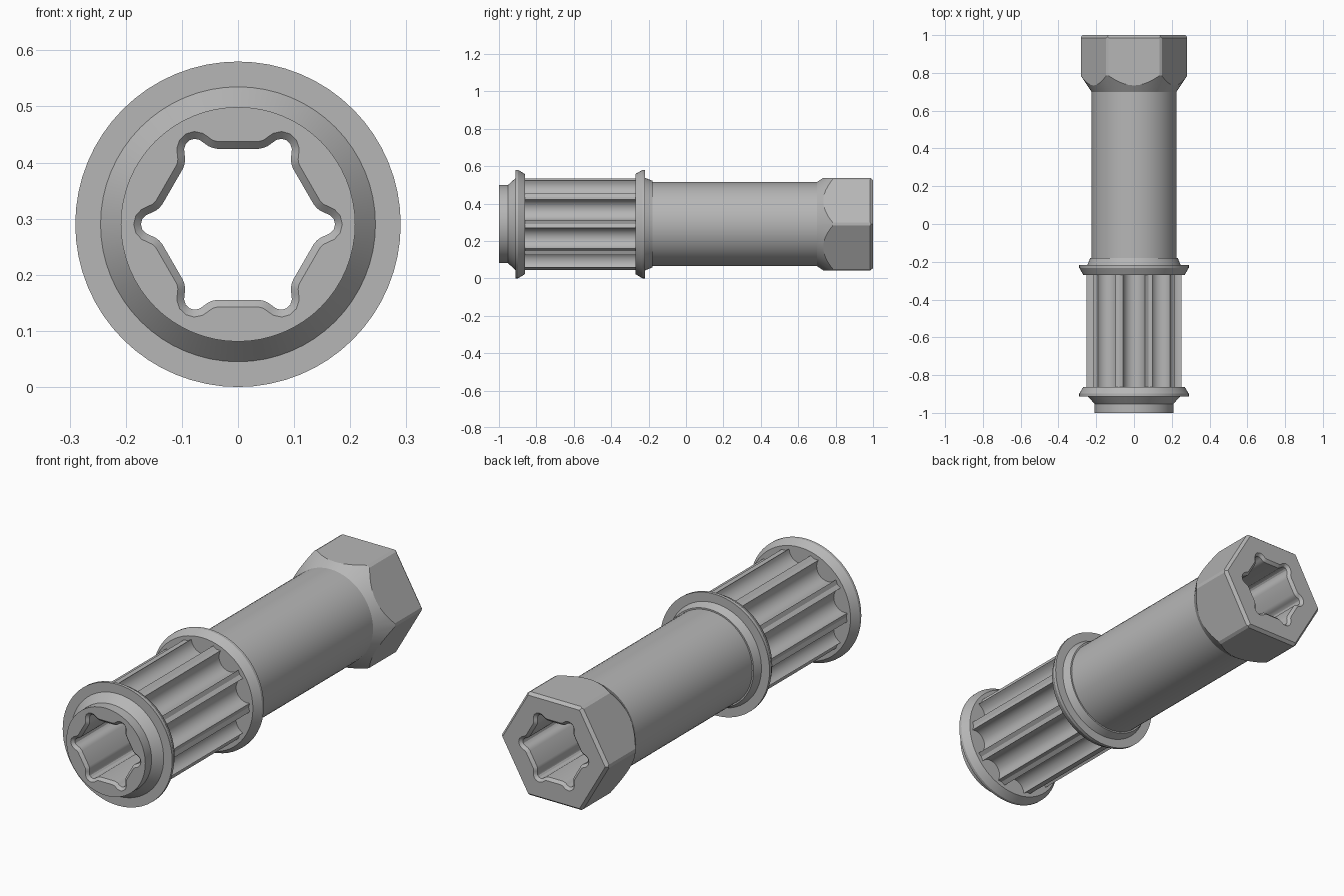
import bpy, bmesh, math
from math import sin, cos, radians, pi

cube = bpy.data.objects.get("Cube")
if cube:
    bpy.data.objects.remove(cube, do_unlink=True)

AXIS_Z = 0.29   # height of the long axis
SEGMENTS = 64

steel = bpy.data.materials.new("grey_steel")
steel.use_nodes = True
steel.diffuse_color = (0.47, 0.47, 0.47, 1)
steel.node_tree.nodes["Principled BSDF"].inputs["Base Color"].default_value = (0.47, 0.47, 0.47, 1)


def polygon(radius, sides):
    return [(radius * cos(2 * pi * i / sides), radius * sin(2 * pi * i / sides)) for i in range(sides)]


def loft(name, rings):
    """Skin matching outlines placed at successive y positions, with end caps."""
    bm = bmesh.new()
    loops = [[bm.verts.new((x, y, z + AXIS_Z)) for x, z in outline] for y, outline in rings]
    count = len(loops[0])
    for a, b in zip(loops, loops[1:]):
        for i in range(count):
            j = (i + 1) % count
            bm.faces.new((a[i], a[j], b[j], b[i]))
    bm.faces.new(loops[0])
    bm.faces.new(loops[-1])
    bmesh.ops.recalc_face_normals(bm, faces=bm.faces)
    mesh = bpy.data.meshes.new(name)
    bm.to_mesh(mesh)
    bm.free()
    mesh.materials.append(steel)
    obj = bpy.data.objects.new(name, mesh)
    bpy.context.collection.objects.link(obj)
    return obj


def turned(name, profile):
    return loft(name, [(y, polygon(r, SEGMENTS)) for y, r in profile])


def activate(obj):
    bpy.ops.object.select_all(action='DESELECT')
    obj.select_set(True)
    bpy.context.view_layer.objects.active = obj


def combine(obj, other, operation):
    mod = obj.modifiers.new("combine", 'BOOLEAN')
    mod.operation = operation
    mod.solver = 'EXACT'
    mod.object = other
    activate(obj)
    bpy.ops.object.modifier_apply(modifier=mod.name)


def offset(points, distance):
    """Move a counter-clockwise outline outward along its normals."""
    moved = []
    for i, (x, z) in enumerate(points):
        ax, az = points[i - 1]
        bx, bz = points[(i + 1) % len(points)]
        dx, dz = bx - ax, bz - az
        length = math.hypot(dx, dz)
        moved.append((x + dz / length * distance, z - dx / length * distance))
    return moved


# Six-lobed bore outline: (degrees from lobe centre, radius)
half_lobe = [(14.7, 0.1395), (11.6, 0.1435), (9.2, 0.149), (7.3, 0.157),
             (5.6, 0.165), (3, 0.171)]
lobe = [(-a, r) for a, r in half_lobe] + [(0, 0.173)] + half_lobe[::-1]
bore_outline = [(r * cos(radians(60 * k + a)), r * sin(radians(60 * k + a)))
                for k in range(6) for a, r in lobe]
wide, wider = offset(bore_outline, 0.013), offset(bore_outline, 0.0135)
bore = loft("bore_cutter", [(-1.0005, wider), (-1, wide), (-0.987, bore_outline),
                            (0.987, bore_outline), (1, wide), (1.0005, wider)])
bore.hide_render = True

# Front nose and collar
front_collar = turned("front_collar", [
    (-1, 0.209), (-0.952, 0.209), (-0.912, 0.245), (-0.912, 0.29),
    (-0.898, 0.29), (-0.862, 0.268)])

# Shaft with ten rounded flutes between narrow ribs
RIB_R, FLUTE_R, FLUTES = 0.245, 0.058, 10
flute_outline = []
for k in range(FLUTES):
    mid = 2 * pi * (k + 0.5) / FLUTES
    flute_outline.append((RIB_R * cos(mid - pi / FLUTES), RIB_R * sin(mid - pi / FLUTES)))
    for step in range(13):
        t = radians(-86 + 172 * step / 12)
        u, v = 0.249 - FLUTE_R * cos(t), FLUTE_R * sin(t)
        flute_outline.append((u * cos(mid) - v * sin(mid), u * sin(mid) + v * cos(mid)))
fluted_shaft = loft("fluted_shaft", [(-0.862, flute_outline), (-0.27, flute_outline)])

# Rear collar and plain barrel
barrel = turned("barrel", [
    (-0.27, 0.268), (-0.232, 0.29), (-0.218, 0.29), (-0.218, 0.247),
    (-0.18, 0.232), (-0.18, 0.225), (0.7, 0.225)])

# Hexagonal head, trimmed by a cone where it meets the barrel
hex_head = loft("hex_head", [(0.65, polygon(0.2858, 6)), (0.985, polygon(0.2858, 6)),
                             (1, polygon(0.272, 6))])
trim = turned("head_trim_cutter", [(0.7, 0.225), (0.785, 0.2815), (1.1, 0.2815)])
trim.hide_render = True
combine(hex_head, trim, 'INTERSECT')
bpy.data.objects.remove(trim, do_unlink=True)

# Cut the bore through everything and shade
for part in (front_collar, fluted_shaft, barrel, hex_head):
    combine(part, bore, 'DIFFERENCE')
    activate(part)
    bpy.ops.object.shade_smooth_by_angle(angle=radians(25))
bpy.data.objects.remove(bore, do_unlink=True)
